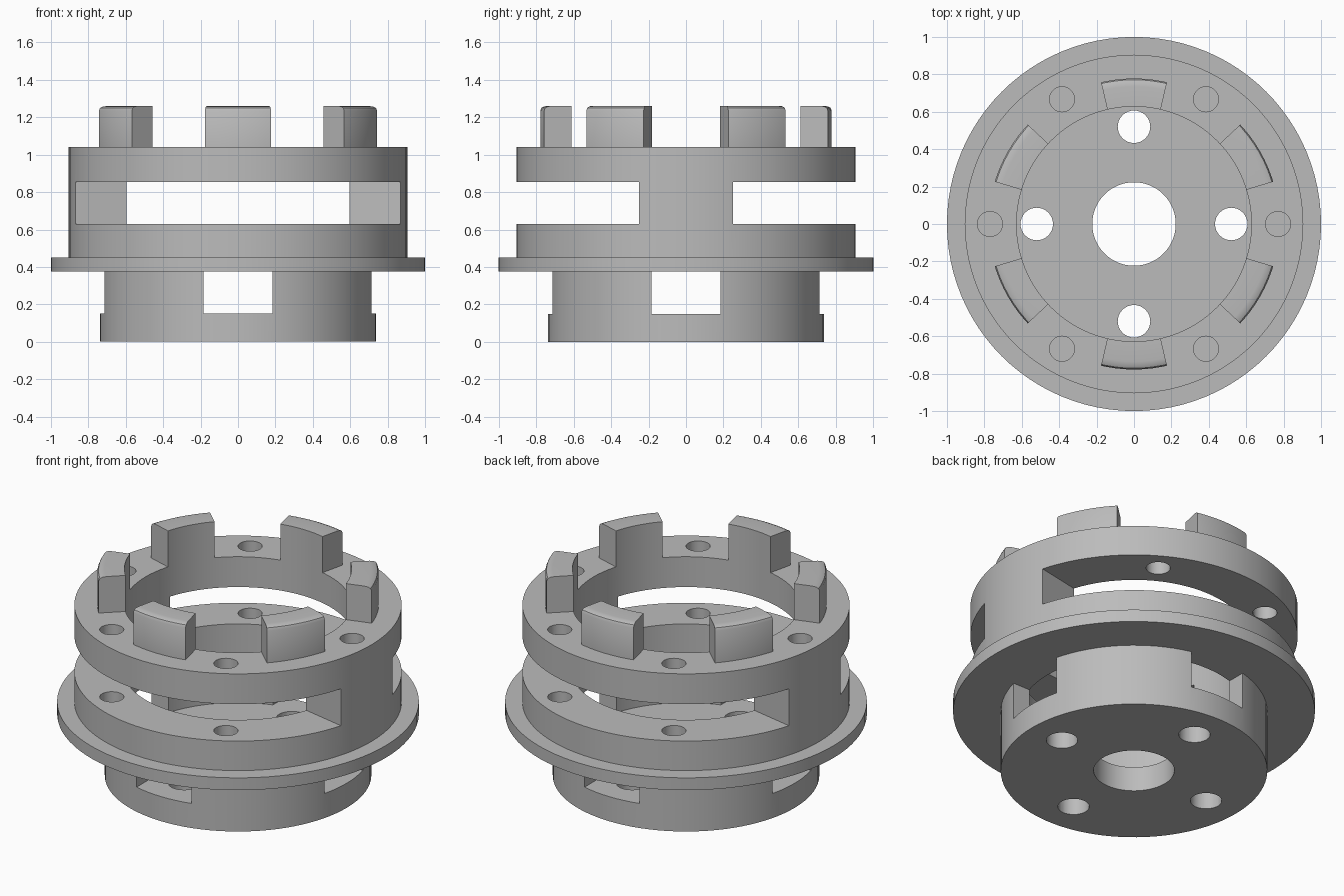
import bpy, bmesh
from math import sin, cos, pi, radians

old = bpy.data.objects.get("Cube")
if old:
    bpy.data.objects.remove(old, do_unlink=True)

grey = bpy.data.materials.new("plain grey")
grey.use_nodes = True
colour = (0.5, 0.5, 0.5, 1)
grey.diffuse_color = colour
grey.node_tree.nodes["Principled BSDF"].inputs["Base Color"].default_value = colour

SEGMENTS = 96


def polar(r, a):
    return (r * cos(a), r * sin(a))


def make_object(name, bm):
    bmesh.ops.recalc_face_normals(bm, faces=bm.faces)
    mesh = bpy.data.meshes.new(name)
    bm.to_mesh(mesh)
    bm.free()
    ob = bpy.data.objects.new(name, mesh)
    bpy.context.collection.objects.link(ob)
    mesh.materials.append(grey)
    return ob


def revolve(name, profile):
    """Turn a closed (radius, height) outline around the z axis."""
    bm = bmesh.new()
    rings = []
    for i in range(SEGMENTS):
        a = 2 * pi * i / SEGMENTS
        rings.append([bm.verts.new((*polar(r, a), z)) for r, z in profile])
    n = len(profile)
    for i in range(SEGMENTS):
        here, there = rings[i], rings[(i + 1) % SEGMENTS]
        for j in range(n):
            k = (j + 1) % n
            bm.faces.new((here[j], there[j], there[k], here[k]))
    return make_object(name, bm)


def prism(bm, points, z0, z1):
    """Add an upright prism over a flat outline."""
    low = [bm.verts.new((x, y, z0)) for x, y in points]
    high = [bm.verts.new((x, y, z1)) for x, y in points]
    bm.faces.new(low)
    bm.faces.new(high)
    n = len(points)
    for i in range(n):
        k = (i + 1) % n
        bm.faces.new((low[i], low[k], high[k], high[i]))


def circle(x, y, r, n=32):
    return [(x + r * cos(2 * pi * i / n), y + r * sin(2 * pi * i / n)) for i in range(n)]


def cut(target, name, outlines, z0, z1):
    """Remove upright prisms from the target."""
    bm = bmesh.new()
    for points in outlines:
        prism(bm, points, z0, z1)
    cutter = make_object(name, bm)
    cutter.hide_render = True
    mod = target.modifiers.new(name, "BOOLEAN")
    mod.operation = "DIFFERENCE"
    mod.solver = "EXACT"
    mod.object = cutter
    bpy.context.view_layer.objects.active = target
    bpy.ops.object.modifier_apply(modifier=mod.name)
    bpy.data.objects.remove(cutter, do_unlink=True)


# Turned body: floor, lower wall, flange, drum and crown ring
body = revolve("slotted_hub", [
    (0.223, 0), (0.737, 0), (0.737, 0.375), (1, 0.375), (1, 0.45),
    (0.905, 0.45), (0.905, 1.04), (0.778, 1.04), (0.778, 1.235),
    (0.771, 1.25), (0.757, 1.257), (0.735, 1.26),
    (0.628, 1.26), (0.628, 0.15), (0.223, 0.15)])

# Gaps that leave six crown teeth
half = radians(16.9)
gaps = []
for i in range(6):
    a = i * pi / 3
    gaps.append([polar(0.5, a - half), polar(0.85, a - half),
                 polar(0.85, a + half), polar(0.5, a + half)])
cut(body, "tooth_gaps", gaps, 1.04, 1.4)

# Wide slots through the drum, front and back, leaving two side posts
slot = [(0.45, -0.165), (1.05, -0.286), (1.05, -1.1),
        (-1.05, -1.1), (-1.05, -0.286), (-0.45, -0.165)]
cut(body, "drum_slots", [slot, [(-x, -y) for x, y in slot]], 0.63, 0.855)

# Four windows in the lower wall
window = [(0.5, -0.185), (0.9, -0.185), (0.9, 0.185), (0.5, 0.185)]
windows = []
for i in range(4):
    windows.append(window)
    window = [(-y, x) for x, y in window]
cut(body, "wall_windows", windows, 0.15, 0.375)

# Bolt holes in the drum and the floor
cut(body, "drum_holes", [circle(*polar(0.77, i * pi / 3), 0.067) for i in range(6)], 0.45, 1.2)
cut(body, "floor_holes", [circle(*polar(0.52, i * pi / 2), 0.087) for i in range(4)], -0.1, 0.3)

# Smooth round walls, sharp edges
bpy.ops.object.select_all(action="DESELECT")
body.select_set(True)
bpy.context.view_layer.objects.active = body
bpy.ops.object.shade_smooth_by_angle(angle=radians(30))
